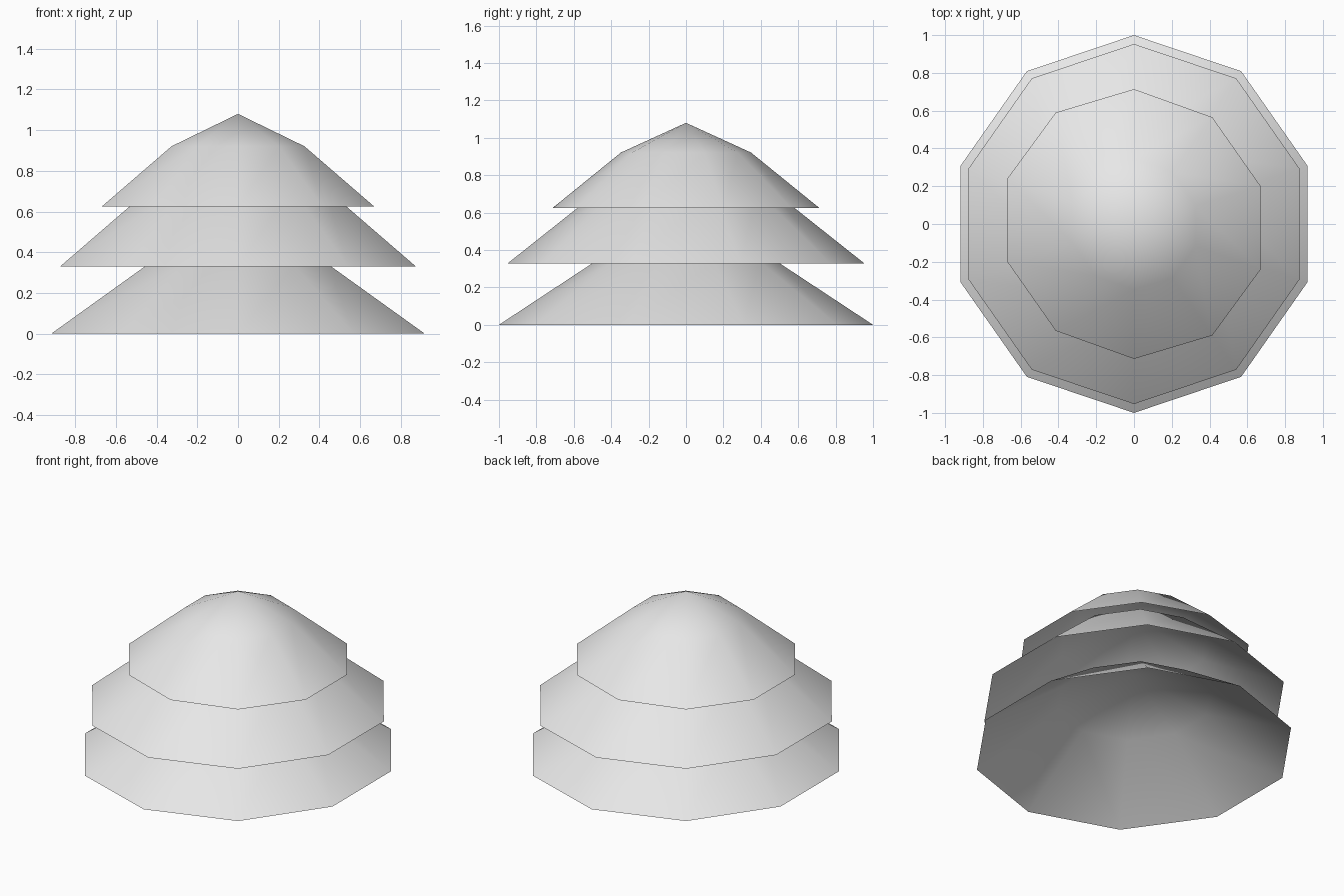
import bpy
import bmesh
from math import sin, cos, tau

cube = bpy.data.objects.get("Cube")
if cube:
    bpy.data.objects.remove(cube, do_unlink=True)

grey = bpy.data.materials.new("light_grey")
grey.use_nodes = True
grey.diffuse_color = (0.8, 0.8, 0.8, 1)
grey.node_tree.nodes["Principled BSDF"].inputs["Base Color"].default_value = (0.8, 0.8, 0.8, 1)

SIDES = 10
SHOULDER = 0.487    # shoulder ring radius as a share of the rim radius


def canopy_tier(name, radius, squash, base, shoulder_z, tip_z, skew=0.0):
    """Open-bottomed ten-sided shell: rim, shoulder ring, pointed tip."""
    bm = bmesh.new()

    def ring(r, z):
        points = []
        for i in range(SIDES):
            a = tau * i / SIDES
            x, y = r * squash * sin(a), r * cos(a)
            points.append(bm.verts.new((x, y + skew * x, z)))
        return points

    rim = ring(radius, base)
    shoulder = ring(radius * SHOULDER, shoulder_z)
    tip = bm.verts.new((0, 0, tip_z))
    for i in range(SIDES):
        j = (i + 1) % SIDES
        bm.faces.new((rim[j], rim[i], shoulder[i], shoulder[j]))
        bm.faces.new((shoulder[j], shoulder[i], tip))
    for face in bm.faces:
        face.smooth = True

    mesh = bpy.data.meshes.new(name)
    bm.to_mesh(mesh)
    bm.free()
    mesh.materials.append(grey)
    obj = bpy.data.objects.new(name, mesh)
    bpy.context.collection.objects.link(obj)
    return obj


# Three stacked tiers, widest at the bottom
canopy_tier("bottom_tier", 1.0, 0.965, 0.0, 0.338, 0.52)
canopy_tier("middle_tier", 0.953, 0.966, 0.329, 0.717, 0.927)
canopy_tier("top_tier", 0.714, 0.987, 0.624, 0.921, 1.08, skew=-0.03)
